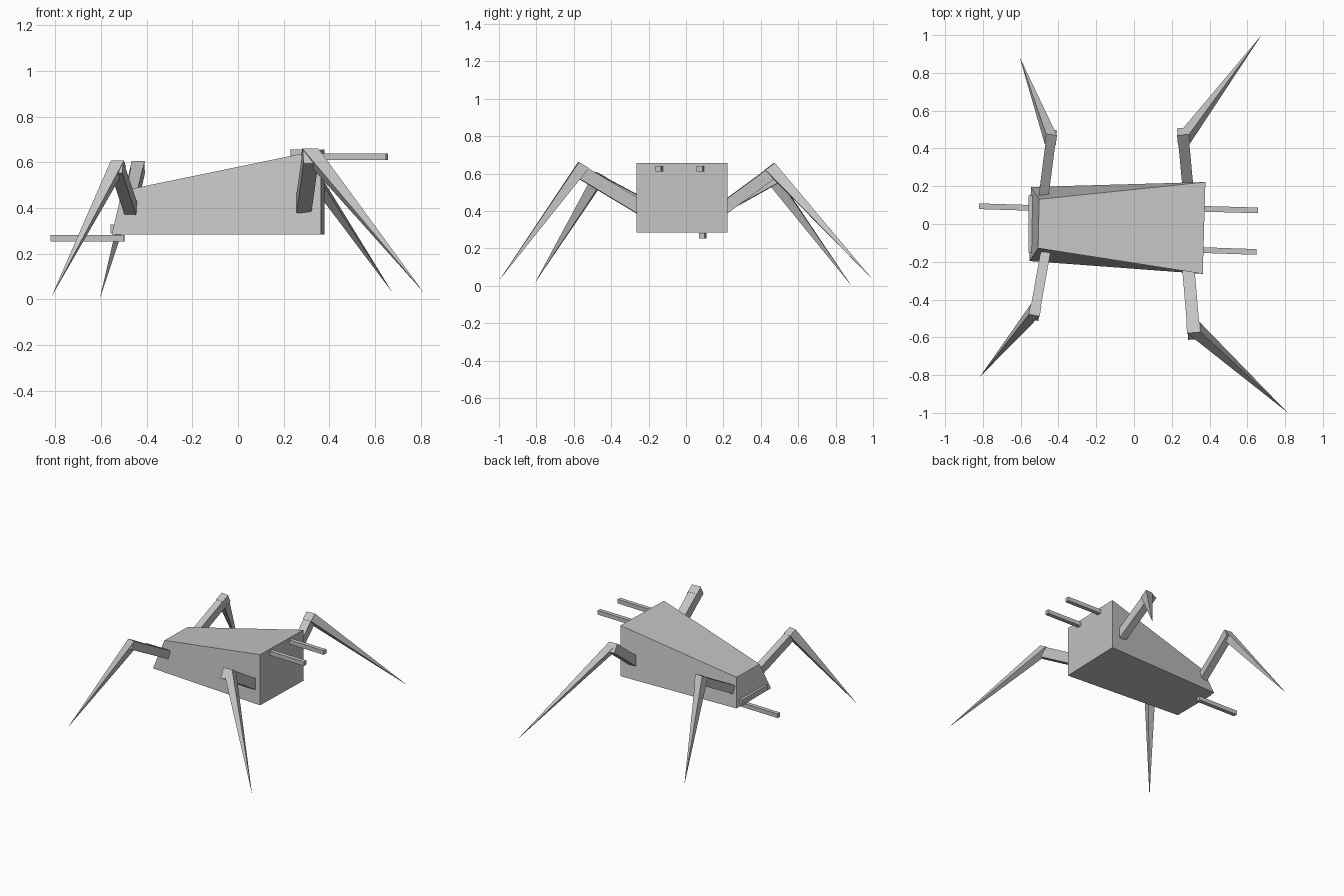
import bpy
from mathutils import Vector as V

if "Cube" in bpy.data.objects:
    bpy.data.objects.remove(bpy.data.objects["Cube"])

grey = bpy.data.materials.new("matte grey")
grey.diffuse_color = (0.55, 0.55, 0.55, 1)
grey.use_nodes = True
grey.node_tree.nodes["Principled BSDF"].inputs["Base Color"].default_value = grey.diffuse_color


def loft(name, start, end):
    """Solid between two four-cornered ends; a single end point makes a spike."""
    n = len(end)
    faces = [(3, 2, 1, 0)]
    for i in range(4):
        j = (i + 1) % 4
        faces.append((i, j, 4 + j, 4 + i) if n == 4 else (i, j, 4))
    if n == 4:
        faces.append((4, 5, 6, 7))
    mesh = bpy.data.meshes.new(name)
    mesh.from_pydata([V(p) for p in start + end], [], faces)
    mesh.materials.append(grey)
    obj = bpy.data.objects.new(name, mesh)
    bpy.context.collection.objects.link(obj)
    # consistent outward normals
    import bmesh
    bm = bmesh.new()
    bm.from_mesh(mesh)
    bmesh.ops.recalc_face_normals(bm, faces=bm.faces)
    bm.to_mesh(mesh)
    bm.free()
    return obj


def quad(center, u, v):
    return [center - u - v, center + u - v, center + u + v, center - u + v]


def beam(name, a, b, width, height):
    """Rectangular bar from a to b; returns its frame for attaching parts."""
    a, b = V(a), V(b)
    axis = (b - a).normalized()
    side = axis.cross(V((0, 0, 1))).normalized()
    up = side.cross(axis)
    u, v = side * width / 2, up * height / 2
    loft(name, quad(a, u, v), quad(b, u, v))
    return axis, side, up


# Wedge body: low narrow end on the left, tall square end on the right
loft("body",
     [(-0.553, -0.196, 0.284), (-0.546, 0.196, 0.284),
      (-0.502, 0.131, 0.476), (-0.508, -0.128, 0.476)],
     [(0.364, -0.264, 0.284), (0.378, 0.222, 0.284),
      (0.378, 0.222, 0.656), (0.364, -0.264, 0.656)])

# Thin ledge on the narrow end
beam("end_ledge", (-0.52, 0, 0.309), (-0.558, 0, 0.309), 0.30, 0.04)

# Horizontal rods: two at the top of the tall end, one under the narrow end
beam("upper_rod_back", (0.34, 0.081, 0.625), (0.656, 0.072, 0.625), 0.03, 0.03)
beam("upper_rod_front", (0.33, -0.137, 0.625), (0.649, -0.148, 0.625), 0.03, 0.03)
beam("lower_rod", (-0.82, 0.094, 0.268), (-0.498, 0.084, 0.268), 0.03, 0.03)

# Legs: name, hip at the body side, knee, foot tip, width
legs = [
    ("front_right", (0.290, -0.264, 0.430), (0.318, -0.592, 0.627), (0.812, -0.997, 0.032), 0.065),
    ("back_right", (0.283, 0.220, 0.428), (0.258, 0.490, 0.627), (0.675, 1.000, 0.032), 0.058),
    ("front_left", (-0.473, -0.175, 0.408), (-0.530, -0.495, 0.580), (-0.817, -0.810, 0.012), 0.052),
    ("back_left", (-0.475, 0.175, 0.405), (-0.435, 0.485, 0.578), (-0.606, 0.885, 0.000), 0.052),
]
for name, hip, knee, tip, w in legs:
    hip, knee = V(hip), V(knee)
    h = w * 1.12
    root = hip - (knee - hip).normalized() * 0.04
    axis, side, up = beam(name + "_upper_leg", root, knee, w, h)
    # spike hangs from the top of the knee down to the ground
    top = knee + up * (h / 2 + 0.002) - axis * 0.028
    loft(name + "_lower_leg", quad(top, side * (w / 2 + 0.003), axis * 0.031), [tip])
